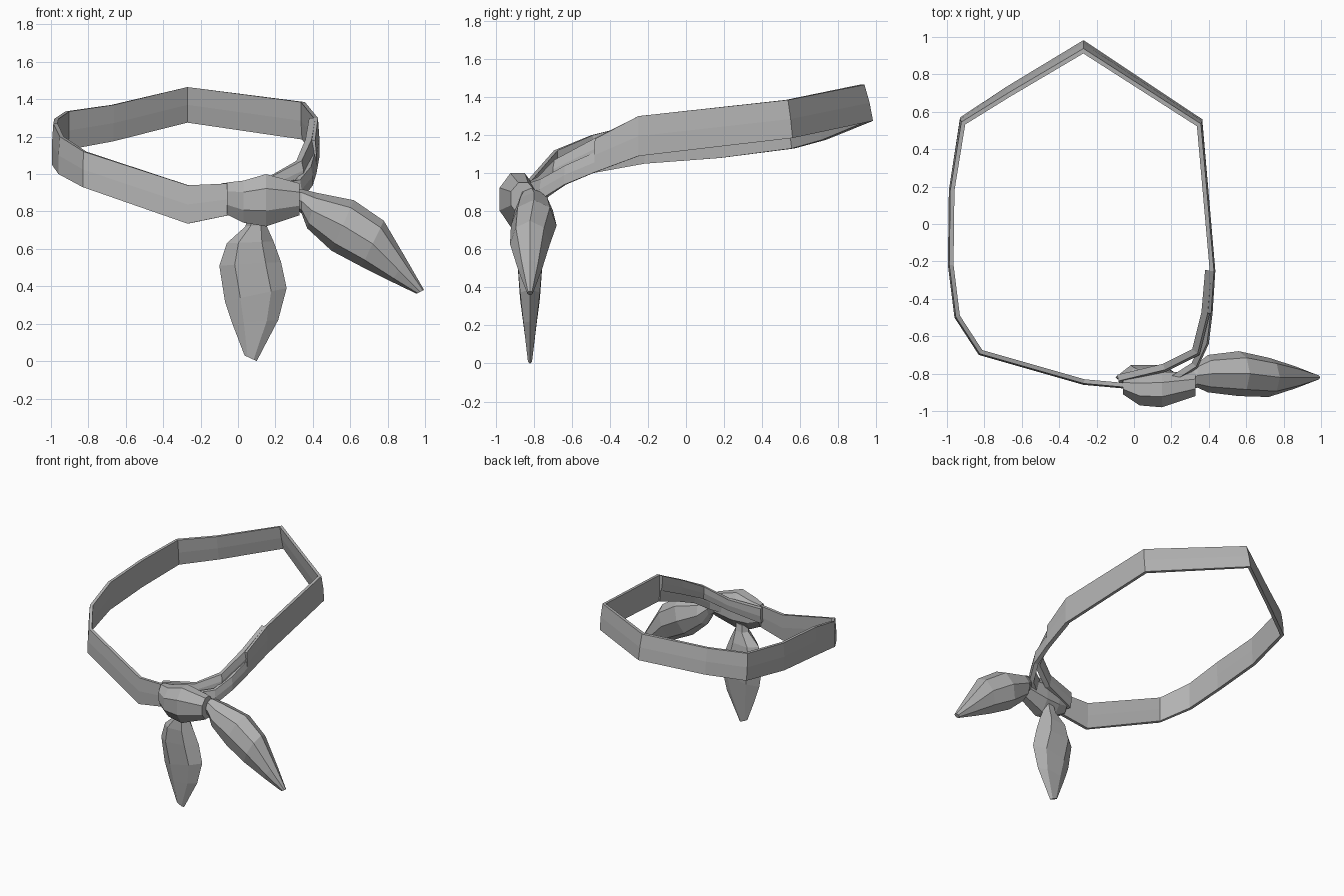
import bpy
import bmesh
from math import cos, sin, pi
from mathutils import Vector

cube = bpy.data.objects.get("Cube")
if cube:
    bpy.data.objects.remove(cube, do_unlink=True)

cloth = bpy.data.materials.new("grey_cloth")
cloth.use_nodes = True
GREY = (0.45, 0.45, 0.45, 1)
cloth.diffuse_color = GREY
cloth.node_tree.nodes["Principled BSDF"].inputs["Base Color"].default_value = GREY


def loft(name, rings):
    """Skin a row of equal-sized rings and cap both ends."""
    bm = bmesh.new()
    rows = [[bm.verts.new(p) for p in ring] for ring in rings]
    n = len(rows[0])
    for a, b in zip(rows, rows[1:]):
        for i in range(n):
            j = (i + 1) % n
            bm.faces.new((a[i], a[j], b[j], b[i]))
    bm.faces.new(rows[0])
    bm.faces.new(rows[-1])
    bmesh.ops.recalc_face_normals(bm, faces=bm.faces)
    mesh = bpy.data.meshes.new(name)
    bm.to_mesh(mesh)
    bm.free()
    mesh.materials.append(cloth)
    obj = bpy.data.objects.new(name, mesh)
    bpy.context.collection.objects.link(obj)
    return obj


def strap(name, stations, thick=0.03):
    """Flat strap; a station is x, y of the outer line, low z, high z, lean."""
    pts = [Vector(s[:2]) for s in stations]
    rings = []
    for i, (x, y, low, high, lean) in enumerate(stations):
        before = (pts[i] - pts[max(i - 1, 0)]).normalized()
        after = (pts[min(i + 1, len(pts) - 1)] - pts[i]).normalized()
        along = (before + after).normalized()
        inward = Vector((along.y, -along.x))
        miter = thick / max(0.5, along.dot(after if after.length else before))
        mid = (low + high) / 2
        ring = []
        for depth, z, shift in ((0.25, high, -lean), (0, mid, 0), (0, low, lean),
                                (0.8, low, lean), (1, mid, 0), (1, high, -lean)):
            p = pts[i] + inward * miter * depth
            ring.append((p.x, p.y + shift, z))
        rings.append(ring)
    return loft(name, rings)


def tail(name, sections, n):
    """Leaf-shaped tail; a section is two edge points (x, z), centre y, half depth."""
    rings = []
    for ax, az, bx, bz, y, depth in sections:
        a, b = Vector((ax, y, az)), Vector((bx, y, bz))
        mid, half = (a + b) / 2, (a - b) / 2
        rings.append([mid + half * cos(2 * pi * k / n)
                      + Vector((0, depth * sin(2 * pi * k / n), 0)) for k in range(n)])
    return loft(name, rings)


# Main loop, clockwise from the front knot round to the left side
strap("neck_band", [
    (0.10, -0.89, 0.80, 0.95, 0),
    (-0.05, -0.88, 0.78, 0.95, 0),
    (-0.27, -0.86, 0.735, 0.94, 0),
    (-0.83, -0.70, 0.93, 1.12, 0),
    (-0.96, -0.50, 1.00, 1.20, 0),
    (-0.995, -0.22, 1.05, 1.27, 0),
    (-0.99, 0.18, 1.08, 1.295, 0),
    (-0.93, 0.56, 1.13, 1.335, 0.01),
    (-0.68, 0.72, 1.175, 1.37, 0.015),
    (-0.27, 0.965, 1.275, 1.465, 0.018),
    (0.365, 0.55, 1.185, 1.385, 0.01),
    (0.435, -0.25, 1.09, 1.30, 0),
    (0.42, -0.48, 1.01, 1.18, 0),
])

# The left end splits into two folds that enter the knot
strap("outer_fold", [
    (0.435, -0.25, 1.09, 1.21, 0),
    (0.42, -0.48, 1.005, 1.11, 0),
    (0.40, -0.64, 0.94, 1.04, 0),
    (0.34, -0.77, 0.86, 0.97, 0),
    (0.20, -0.86, 0.81, 0.94, 0),
], 0.04)
strap("inner_fold", [
    (0.425, -0.25, 1.18, 1.30, 0),
    (0.405, -0.48, 1.07, 1.185, 0),
    (0.35, -0.70, 0.97, 1.07, 0),
    (0.17, -0.79, 0.89, 0.98, 0),
    (-0.08, -0.85, 0.83, 0.95, 0),
], 0.045)

# Faceted knot: x, y range, z range of each octagonal ring
knot_rings = []
for x, y0, y1, z0, z1 in ((-0.06, -0.91, -0.82, 0.785, 0.955),
                          (0.03, -0.97, -0.80, 0.74, 0.965),
                          (0.15, -0.98, -0.79, 0.72, 1.0),
                          (0.33, -0.92, -0.79, 0.78, 0.95)):
    cy, cz, hy, hz = (y0 + y1) / 2, (z0 + z1) / 2, (y1 - y0) / 2, (z1 - z0) / 2
    knot_rings.append([(x, cy + hy * sy, cz + hz * sz) for sy, sz in
                       ((-1, -0.4), (-1, 0.45), (-0.4, 1), (0.4, 1),
                        (1, 0.45), (1, -0.4), (0.4, -1), (-0.4, -1))])
loft("knot", knot_rings)

# Hanging tails
tail("lower_tail", [
    (0.05, 0.77, 0.15, 0.79, -0.85, 0.05),
    (0.04, 0.72, 0.15, 0.73, -0.84, 0.05),
    (-0.06, 0.63, 0.19, 0.64, -0.83, 0.07),
    (-0.10, 0.51, 0.23, 0.53, -0.82, 0.075),
    (-0.07, 0.32, 0.26, 0.39, -0.82, 0.06),
    (-0.03, 0.20, 0.215, 0.22, -0.82, 0.04),
    (0.035, 0.03, 0.10, 0.0, -0.82, 0.012),
], 6)
tail("side_tail", [
    (0.29, 0.92, 0.29, 0.82, -0.84, 0.05),
    (0.34, 0.92, 0.34, 0.79, -0.81, 0.065),
    (0.42, 0.90, 0.37, 0.71, -0.80, 0.10),
    (0.62, 0.86, 0.50, 0.59, -0.80, 0.12),
    (0.78, 0.75, 0.66, 0.505, -0.82, 0.105),
    (0.90, 0.545, 0.82, 0.425, -0.82, 0.06),
    (0.995, 0.38, 0.955, 0.36, -0.82, 0.015),
], 8)
